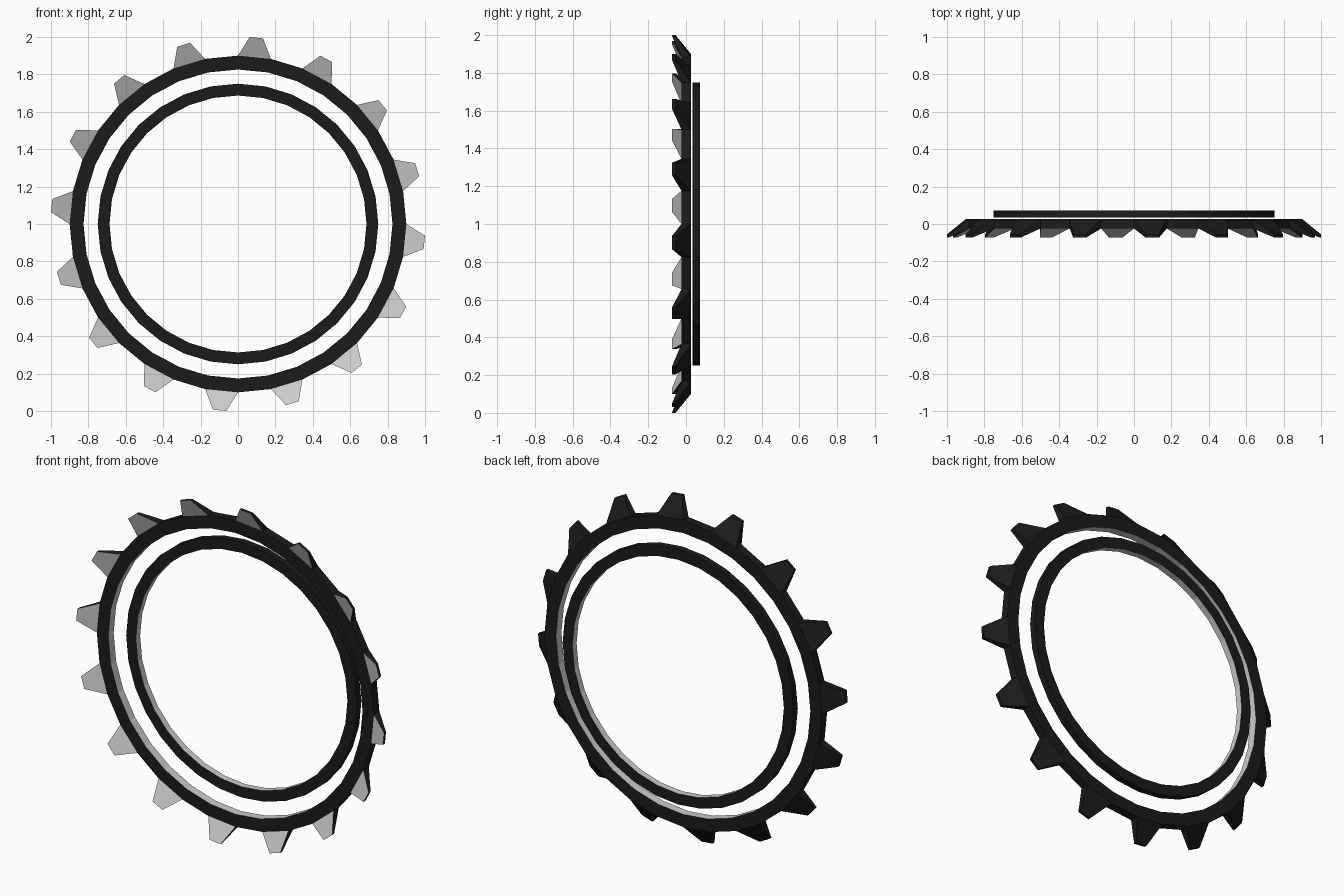
import bpy, bmesh
from math import sin, cos, pi
from mathutils import Vector

if "Cube" in bpy.data.objects:
    bpy.data.objects.remove(bpy.data.objects["Cube"])

SIDES = 32
CENTRE = Vector((0, 0, 1))


def material(name, value):
    m = bpy.data.materials.new(name)
    m.diffuse_color = (value, value, value, 1)
    m.use_nodes = True
    m.node_tree.nodes["Principled BSDF"].inputs["Base Color"].default_value = m.diffuse_color
    return m


BLACK = material("black_metal", 0.011)
GREY = material("bare_metal", 0.6)


def polar(a, r, y):
    return CENTRE + Vector((r * sin(a), y, r * cos(a)))


def ring(name, r_in, r_out, y0, y1, teeth=False):
    bm = bmesh.new()
    # corner loops: outer front, outer back, inner back, inner front
    section = [(r_out, y0), (r_out, y1), (r_in, y1), (r_in, y0)]
    loops = [[bm.verts.new(polar(2 * pi * i / SIDES, r, y)) for r, y in section]
             for i in range(SIDES)]

    def face(verts, mat=0):
        bm.faces.new(verts).material_index = mat

    for i in range(SIDES):
        a, b = loops[i], loops[(i + 1) % SIDES]
        for k in range(4):
            n = (k + 1) % 4
            if k == 0 and teeth and i % 2 == 0:
                # slanted tooth grown from every other outer facet
                mid = 2 * pi * (i + 0.5) / SIDES
                out = Vector((sin(mid), 0, cos(mid)))
                side = Vector((cos(mid), 0, -sin(mid)))
                tip = [bm.verts.new(CENTRE + out * 1.001 + side * s + Vector((0, y, 0)))
                       for s, y in ((-0.036, -0.073), (-0.036, -0.055),
                                    (0.036, -0.055), (0.036, -0.073))]
                base = [a[0], a[1], b[1], b[0]]
                for j in range(4):
                    m = (j + 1) % 4
                    face([base[j], base[m], tip[m], tip[j]], 1 if j == 3 else 0)
                face(tip)
            else:
                # the bore of each ring is bare metal
                face([a[k], a[n], b[n], b[k]], 1 if k == 2 else 0)

    bmesh.ops.recalc_face_normals(bm, faces=bm.faces)
    mesh = bpy.data.meshes.new(name)
    bm.to_mesh(mesh)
    bm.free()
    mesh.materials.append(BLACK)
    mesh.materials.append(GREY)
    obj = bpy.data.objects.new(name, mesh)
    bpy.context.collection.objects.link(obj)
    return obj


# Toothed outer ring and plain inner ring sitting just behind it
ring("toothed_ring", 0.826, 0.90, -0.024, 0.026, teeth=True)
ring("inner_ring", 0.687, 0.75, 0.034, 0.073)
